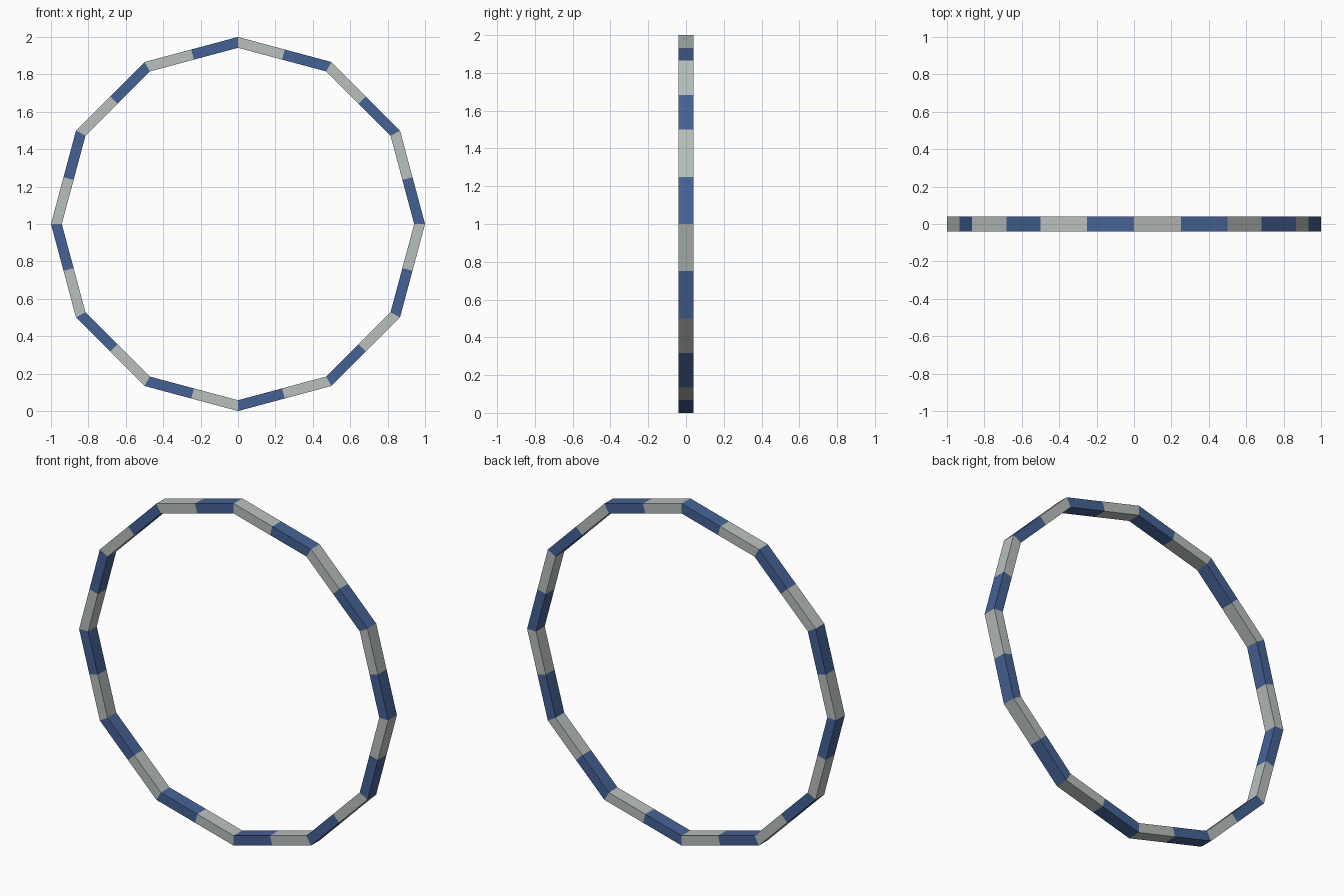
import bpy, math

if "Cube" in bpy.data.objects:
    bpy.data.objects.remove(bpy.data.objects["Cube"])

SIDES = 12
OUTER, INNER, HALF_DEPTH = 1.0, 0.942, 0.04


def material(name, rgb):
    m = bpy.data.materials.new(name)
    m.diffuse_color = (*rgb, 1.0)
    m.use_nodes = True
    m.node_tree.nodes["Principled BSDF"].inputs["Base Color"].default_value = m.diffuse_color
    return m


grey = material("pale grey", (0.48, 0.525, 0.505))
blue = material("denim blue", (0.06, 0.122, 0.30))

# Square-section hoop: a ring of cross-sections at each corner and edge midpoint
verts, faces = [], []
count = SIDES * 2
for i in range(count):
    a = i * math.pi / SIDES                 # clockwise from the top, seen from the front
    k = math.cos(math.pi / SIDES) if i % 2 else 1.0   # midpoints lie on the straight edges
    for r, y in ((OUTER, -HALF_DEPTH), (OUTER, HALF_DEPTH),
                 (INNER, HALF_DEPTH), (INNER, -HALF_DEPTH)):
        verts.append((r * k * math.sin(a), y, 1.0 + r * k * math.cos(a)))
    b, n = i * 4, (i + 1) % count * 4
    for j in range(4):
        q = (j + 1) % 4
        faces.append((b + j, b + q, n + q, n + j))

mesh = bpy.data.meshes.new("hoop")
mesh.from_pydata(verts, [], faces)
mesh.materials.append(grey)
mesh.materials.append(blue)

# Alternate stripe colours, two per straight side
for p in mesh.polygons:
    p.material_index = (p.index // 4) % 2
mesh.update()

hoop = bpy.data.objects.new("hoop", mesh)
bpy.context.collection.objects.link(hoop)

# Make all normals point outwards
import bmesh
bm = bmesh.new()
bm.from_mesh(mesh)
bmesh.ops.recalc_face_normals(bm, faces=bm.faces)
bm.to_mesh(mesh)
bm.free()
